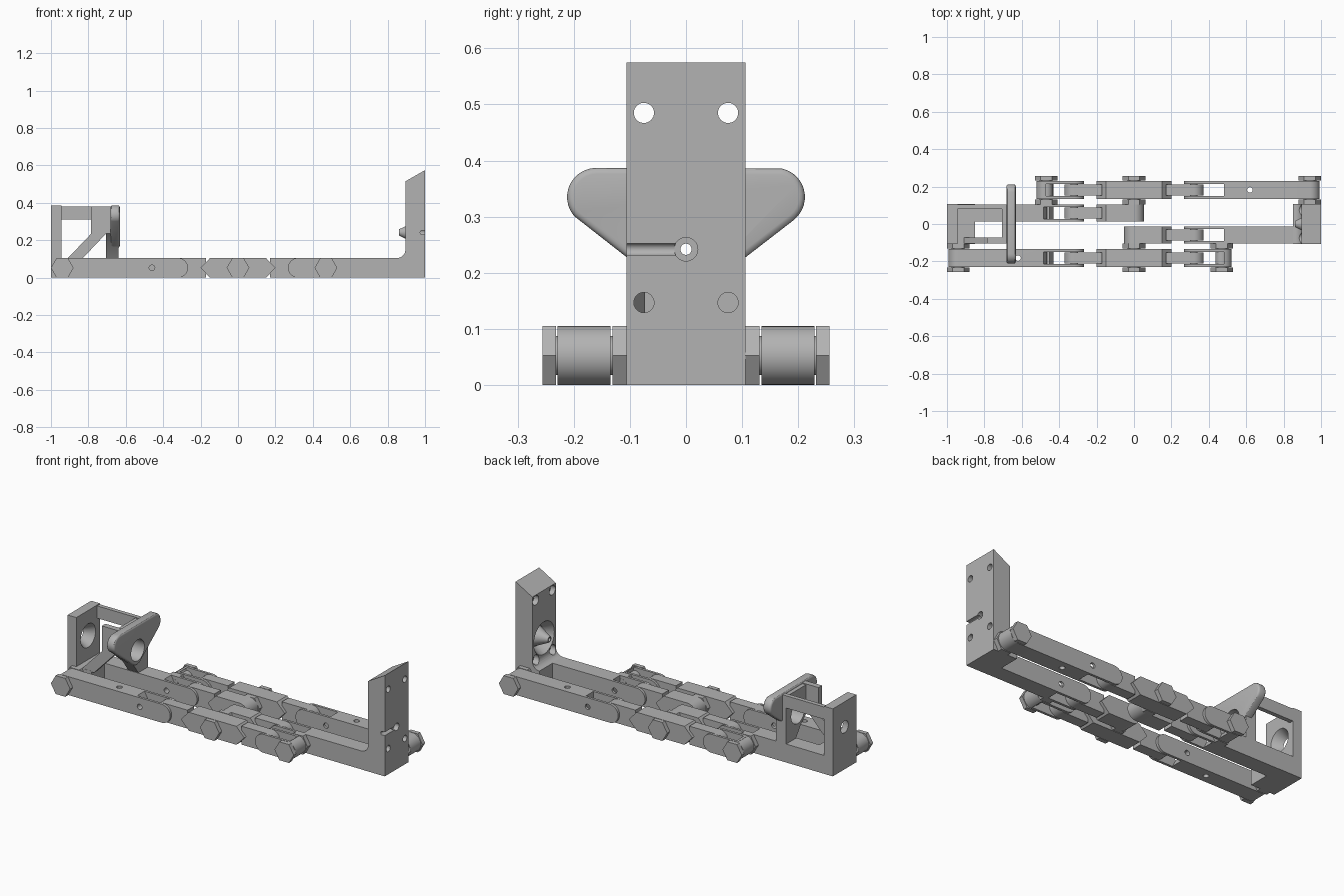
import bpy, bmesh, math
from mathutils import Vector

if "Cube" in bpy.data.objects:
    bpy.data.objects.remove(bpy.data.objects["Cube"])

grey = bpy.data.materials.new("machined_grey")
grey.use_nodes = True
GREY = (0.45, 0.45, 0.45, 1)
grey.diffuse_color = GREY
grey.node_tree.nodes["Principled BSDF"].inputs["Base Color"].default_value = GREY

R = 0.0525           # half height of every link
H = 2 * R
PIVOT = 0.32         # hinge of each fork joint
MID = 0.242          # height of the clamping axis
parts = []


def place(axis, u, v, w):
    return {"x": (w, u, v), "y": (u, w, v), "z": (u, v, w)}[axis]


def loft(name, start, end, axis, a, b):
    """Solid between two matching outlines at a and b along an axis."""
    bm = bmesh.new()
    lo = [bm.verts.new(place(axis, u, v, a)) for u, v in start]
    hi = [bm.verts.new(place(axis, u, v, b)) for u, v in end]
    bm.faces.new(lo)
    bm.faces.new(hi)
    n = len(lo)
    for i in range(n):
        j = (i + 1) % n
        bm.faces.new((lo[i], lo[j], hi[j], hi[i]))
    bmesh.ops.recalc_face_normals(bm, faces=bm.faces)
    mesh = bpy.data.meshes.new(name)
    bm.to_mesh(mesh)
    bm.free()
    mesh.materials.append(grey)
    ob = bpy.data.objects.new(name, mesh)
    bpy.context.collection.objects.link(ob)
    parts.append(ob)
    return ob


def prism(name, pts, axis, a, b):
    return loft(name, pts, pts, axis, a, b)


def ring(u, v, r, n=32):
    return [(u + r * math.cos(math.tau * i / n), v + r * math.sin(math.tau * i / n)) for i in range(n)]


def rod(name, axis, u, v, a, b, r, r2=None, n=32):
    return loft(name, ring(u, v, r, n), ring(u, v, r2 or r, n), axis, a, b)


def rect(u0, u1, v0, v1):
    return [(u0, v0), (u1, v0), (u1, v1), (u0, v1)]


def cut(ob, *cutters):
    """Carve the cutters out of a part, then discard them."""
    for c in cutters:
        m = ob.modifiers.new("cut", "BOOLEAN")
        m.operation, m.solver, m.object = "DIFFERENCE", "EXACT", c
    deps = bpy.context.evaluated_depsgraph_get()
    mesh = bpy.data.meshes.new_from_object(ob.evaluated_get(deps))
    ob.modifiers.clear()
    ob.data = mesh
    for c in cutters:
        parts.remove(c)
        bpy.data.objects.remove(c)


# Link ends, each listed from top to bottom; s is the side they point to
def round_end(cx, s, n=16):
    return [(cx + s * R * math.sin(math.pi * i / n), R + R * math.cos(math.pi * i / n)) for i in range(n + 1)]


def hex_end(tip, s):
    return [(tip - s * 0.05, H), (tip, R), (tip - s * 0.05, 0)]


def slope_end(top, bottom):
    return [(top, H), (bottom, 0)]


def link(name, left, right, y, half):
    return prism(name, right + left[::-1], "y", y - half, y + half)


def joint(row, s, y, half, outer):
    """Fork cheeks running out to 'outer', gripping a narrow tongue."""
    for side in (-1, 1):
        ends = sorted([(PIVOT * s, round_end(PIVOT * s, -s)), outer], key=lambda e: e[0])
        cheek = link(row + "_fork_cheek", ends[0][1], ends[1][1], y + side * (half - 0.007), 0.007)
        cut(cheek, rod("pin_cutter", "y", 0.46 * s, R, y - 0.1, y + 0.1, 0.015))
    tongue = sorted([(PIVOT * s, round_end(PIVOT * s, s)), (0.17 * s, slope_end(0.17 * s, 0.17 * s))], key=lambda e: e[0])
    link(row + "_tongue", tongue[0][1], tongue[1][1], y, half - 0.017)
    rod(row + "_hinge_pin", "y", PIVOT * s, R, y - half + 0.002, y + half - 0.002, 0.02)


def end_of(x, s, rounded):
    return (x, round_end(x, s) if rounded else slope_end(x, x))


# Four rows of links: name, y, half width, left end, right end, rounded ends
LEFT_SLOPE = slope_end(-0.485, -0.43)
RIGHT_STOP = slope_end(0.48, 0.48)
rows = [("front_row", -0.182, 0.047, -0.94, 0.47, True, True),
        ("front_inner_row", -0.059, 0.046, 0, 0.9, True, False),
        ("back_inner_row", 0.059, 0.046, -0.9, 0, False, True),
        ("back_row", 0.182, 0.047, -0.47, 0.94, True, True)]
for name, y, half, x0, x1, lr, rr in rows:
    left, right = end_of(x0, -1, lr), end_of(x1, 1, rr)
    centre_l, centre_r = left[1], right[1]
    if x0 < 0:
        bar = link(name + "_left_bar", left[1], LEFT_SLOPE, y, half)
        holes = [rod("pin_cutter", "y", -0.46, R, y - 0.1, y + 0.1, 0.015)]
        if x0 < -0.92:
            holes.append(rod("hole_cutter", "z", -0.62, y, -0.1, 0.2, 0.015))
        cut(bar, *holes)
        joint(name, -1, y, half, left if x0 > -0.5 else (-0.5, slope_end(-0.5, -0.5)))
        centre_l = hex_end(-0.2, -1)
    if x1 > 0:
        stop = RIGHT_STOP
        tip = right[1][1:-1] if x1 < 0.5 else right[1]
        bar = link(name + "_right_bar", stop, tip, y, half)
        if x1 > 0.92:
            cut(bar, rod("hole_cutter", "z", 0.62, y, -0.1, 0.2, 0.015))
        joint(name, 1, y, half, right if x1 < 0.5 else (0.5, slope_end(0.5, 0.5)))
        centre_r = hex_end(0.2, 1)
    link(name + "_middle_link", centre_l, centre_r, y, half)

# Hex bolts on the outer rows, with nuts between the rows
for s in (-1, 1):
    for x in (0.94 * s, 0, -0.47 * s):
        for a, b in ((0.105, 0.131), (0.232, 0.256)):
            rod("hex_nut", "y", x, R, s * a, s * b, R / math.cos(math.pi / 6), n=6)
        rod("bolt_shank", "y", x, R, s * 0.09, s * 0.24, 0.035)

# Right upright with filleted foot and slanted top
FACE = 0.895
fillet = [(FACE - 0.045 + 0.045 * math.sin(t), H + 0.045 - 0.045 * math.cos(t))
          for t in [math.pi / 2 * i / 8 for i in range(9)]]
upright = prism("right_upright", [(1, 0), (1, 0.575), (FACE, 0.515)] + fillet[::-1] + [(0.85, 0)],
                "y", -0.106, 0.106)
cutters = [rod("dish_cutter", "x", 0, MID, FACE - 0.04, 0.945, 0.118, 0.06),
           rod("axis_cutter", "x", 0, MID, 0.8, 1.1, 0.01),
           rod("seat_cutter", "x", 0, MID, 0.973, 1.1, 0.021),
           rod("groove_cutter", "y", 0.985, MID, -0.2, 0, 0.011),
           prism("slot_cutter", rect(0.985, 1.1, MID - 0.01, MID + 0.01), "y", -0.2, 0)]
for y in (-0.075, 0.075):
    for z in (0.147, 0.485):
        cutters.append(rod("screw_cutter", "x", y, z, 0.8, 1.1, 0.018))
        cutters.append(rod("bore_cutter", "x", y, z, 0.8, 0.925, 0.027))
cut(upright, *cutters)
cone = rod("centre_cone", "x", 0, MID, 0.86, 0.95, 0.016, 0.06)
cut(cone, rod("axis_cutter", "x", 0, MID, 0.8, 1.1, 0.01))

# Left frame: foot, end wall with conical seat, windowed back wall
prism("left_foot", rect(-1, -0.85, 0, H), "y", -0.106, 0.106)
end_wall = prism("left_end_wall", rect(-0.106, 0.106, 0.1, 0.385), "x", -1, -0.945)
cut(end_wall, rod("seat_cutter", "x", 0, MID, -1.01, -0.94, 0.028, 0.07))
back_wall = prism("frame_back_wall", rect(-0.96, -0.66, 0.09, 0.38), "y", 0.081, 0.105)
cut(back_wall, prism("window_cutter", rect(-0.945, -0.705, H, 0.31), "y", 0, 0.2))
prism("diagonal_strut", [(-0.914, 0.1), (-0.785, 0.235), (-0.785, 0.38), (-0.67, 0.38),
                         (-0.67, 0.235), (-0.706, 0.235), (-0.834, 0.1)], "y", -0.105, -0.073)

# Inner wall and rounded three-cornered finger plate
wall = prism("inner_wall", [(-0.105, 0.235), (-0.03, 0.17), (0.02, 0.1), (0.105, 0.1),
                            (0.105, 0.375), (-0.105, 0.375)], "x", -0.705, -0.64)
cut(wall, rod("bore_cutter", "x", 0, MID, -0.8, -0.5, 0.06))
r, outline = 0.052, []
lean = math.atan2(0.775, 1)
for cy, cz, t0, t1 in ((0.16, 0.335, lean - math.pi / 2, math.pi / 2),
                       (-0.16, 0.335, math.pi / 2, 1.5 * math.pi - lean),
                       (0, 0.211, 1.5 * math.pi - lean, 1.5 * math.pi + lean)):
    for i in range(12):
        t = t0 + (t1 - t0) * i / 12
        outline.append((cy + r * math.cos(t), cz + r * math.sin(t)))
plate = prism("finger_plate", outline, "x", -0.682, -0.632)
bevel = plate.modifiers.new("soft_rim", "BEVEL")
bevel.width, bevel.segments = 0.011, 3
bevel.limit_method, bevel.angle_limit = "ANGLE", math.radians(50)
cut(plate, rod("bore_cutter", "x", 0, MID, -0.8, -0.5, 0.06))

# Smooth the round surfaces, keep the machined edges sharp
bpy.ops.object.select_all(action="DESELECT")
for ob in parts:
    ob.select_set(True)
bpy.context.view_layer.objects.active = parts[0]
bpy.ops.object.shade_smooth_by_angle(angle=math.radians(30))
